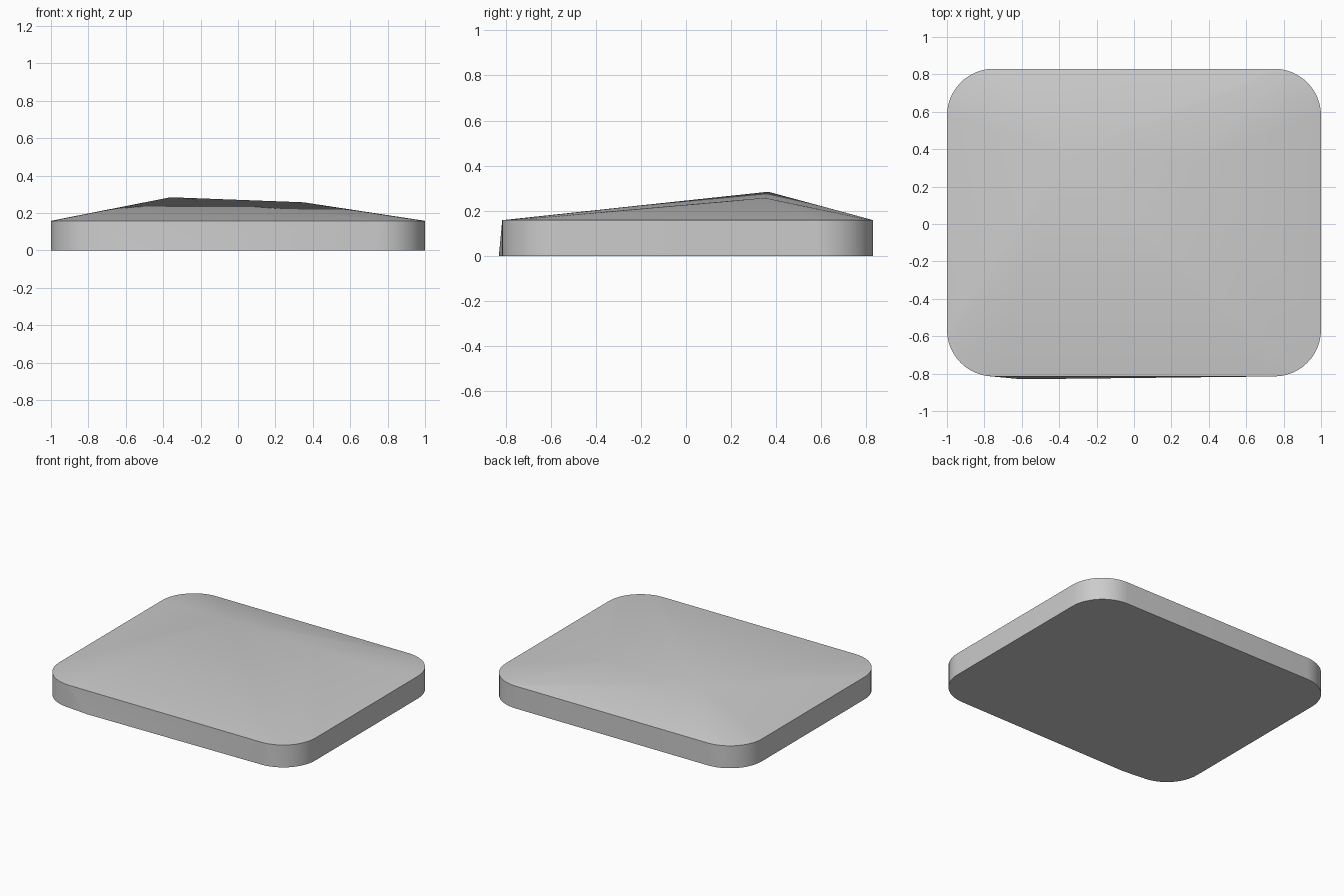
import bpy, bmesh, math

cube = bpy.data.objects.get("Cube")
if cube:
    bpy.data.objects.remove(cube, do_unlink=True)

RIM_Z = 0.158
RADIUS = 0.25


def rounded_outline(x, y_front, y_back, r, steps=12):
    """Rounded rectangle, counter-clockwise from the back left corner."""
    centres = [(x - r, y_back - r), (r - x, y_back - r),
               (r - x, y_front + r), (x - r, y_front + r)]
    points = []
    for corner, (cx, cy) in enumerate(centres):
        for i in range(steps + 1):
            a = math.radians(90) * (corner + i / steps)
            points.append((cx + r * math.cos(a), cy + r * math.sin(a)))
    return points


# One grey for the whole slab
grey = bpy.data.materials.new("plain grey")
grey.use_nodes = True
colour = (0.6, 0.6, 0.6, 1)
grey.diffuse_color = colour
grey.node_tree.nodes["Principled BSDF"].inputs["Base Color"].default_value = colour

# Base and rim outlines, two roof peaks, and the slight flare at the front foot
bm = bmesh.new()
for x, y in rounded_outline(1.0, -0.815, 0.83, RADIUS):
    bm.verts.new((x, y, 0))
    bm.verts.new((x, y, RIM_Z))
for point in [(-0.36, 0.365, 0.284), (0.35, 0.35, 0.257), (-0.6, -0.83, 0)]:
    bm.verts.new(point)

# Stretch a faceted skin over the points
bmesh.ops.convex_hull(bm, input=bm.verts[:])
bmesh.ops.dissolve_limit(bm, angle_limit=math.radians(0.2),
                         verts=bm.verts[:], edges=bm.edges[:])
bmesh.ops.recalc_face_normals(bm, faces=bm.faces[:])
mesh = bpy.data.meshes.new("slab_body")
bm.to_mesh(mesh)
bm.free()
mesh.materials.append(grey)

slab = bpy.data.objects.new("slab_body", mesh)
bpy.context.collection.objects.link(slab)
bpy.context.view_layer.objects.active = slab
slab.select_set(True)
bpy.ops.object.shade_smooth_by_angle(angle=math.radians(15))
